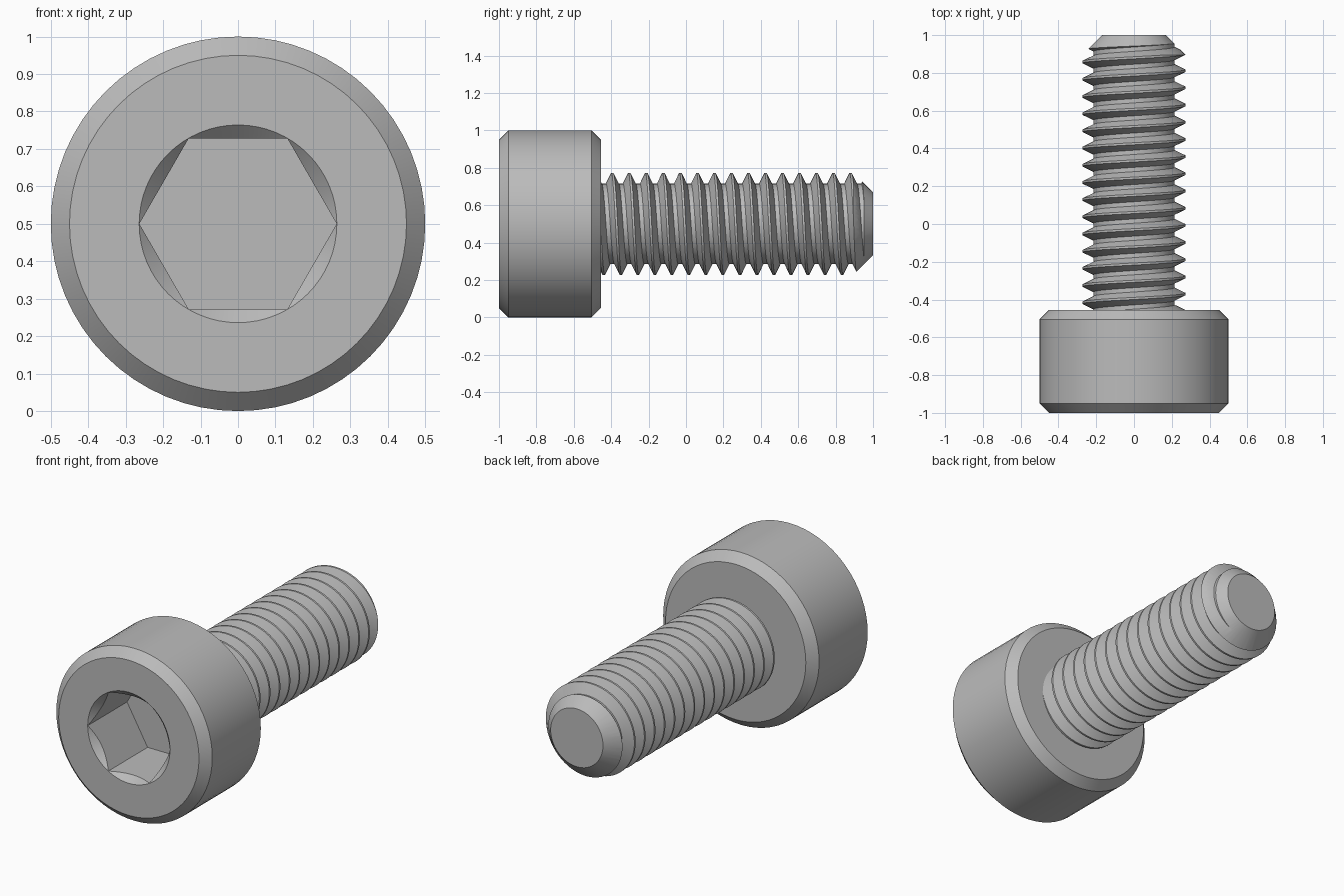
import bpy, bmesh, math

if "Cube" in bpy.data.objects:
    bpy.data.objects.remove(bpy.data.objects["Cube"], do_unlink=True)

AXIS_Z = 0.5
SEGMENTS = 64

steel = bpy.data.materials.new("grey steel")
steel.use_nodes = True
grey = (0.5, 0.5, 0.5, 1)
steel.diffuse_color = grey
steel.node_tree.nodes["Principled BSDF"].inputs["Base Color"].default_value = grey


def on_axis(radius, angle, y):
    """Point at a distance from the screw axis; angle runs from +z to +x."""
    return (radius * math.sin(angle), y, AXIS_Z + radius * math.cos(angle))


def finish(name, bm):
    bmesh.ops.recalc_face_normals(bm, faces=bm.faces)
    mesh = bpy.data.meshes.new(name)
    bm.to_mesh(mesh)
    bm.free()
    mesh.materials.append(steel)
    obj = bpy.data.objects.new(name, mesh)
    bpy.context.collection.objects.link(obj)
    return obj


def turned(name, profile, sides=SEGMENTS, start=0.0):
    """Solid of revolution from (radius, y) points, with flat end caps."""
    bm = bmesh.new()
    rings = [[bm.verts.new(on_axis(r, start + math.tau * i / sides, y))
              for i in range(sides)] for r, y in profile]
    for a, b in zip(rings, rings[1:]):
        for i in range(sides):
            j = (i + 1) % sides
            bm.faces.new((a[i], a[j], b[j], b[i]))
    bm.faces.new(rings[0])
    bm.faces.new(rings[-1])
    return finish(name, bm)


def boolean(obj, cutter, operation):
    mod = obj.modifiers.new("cut", 'BOOLEAN')
    mod.operation = operation
    mod.solver = 'EXACT'
    mod.object = cutter
    bpy.context.view_layer.objects.active = obj
    bpy.ops.object.modifier_apply(modifier=mod.name)
    bpy.data.objects.remove(cutter, do_unlink=True)


def threaded_rod(name, pitch, crest_y, first, turns, major, minor):
    """Right-handed helical thread, closed by a fan at each end."""
    shape = [(-1 / 16, major), (1 / 16, major), (3 / 8, minor), (5 / 8, minor)]
    q = len(shape)
    bm = bmesh.new()
    rows = []
    for turn in range(first, first + turns):
        for offset, radius in shape:
            rows.append([bm.verts.new(on_axis(
                radius, math.tau * i / SEGMENTS,
                crest_y + pitch * (turn + offset + i / SEGMENTS)))
                for i in range(SEGMENTS)])
    for k in range(len(rows) - 1):
        for i in range(SEGMENTS - 1):
            bm.faces.new((rows[k][i], rows[k][i + 1], rows[k + 1][i + 1], rows[k + 1][i]))
        # The last column joins the first column one turn further on
        if k + q + 1 < len(rows):
            bm.faces.new((rows[k][-1], rows[k + q][0], rows[k + q + 1][0], rows[k + 1][-1]))
    low = crest_y + pitch * first
    high = low + pitch * turns
    rim = [e for e in bm.edges if e.is_boundary]
    hubs = [bm.verts.new(on_axis(0, 0, y)) for y in (low, high)]
    for e in rim:
        near_low = e.verts[0].co.y < (low + high) / 2
        bm.faces.new((e.verts[0], e.verts[1], hubs[0 if near_low else 1]))
    return finish(name, bm)


# Cap head with chamfered rims
head = turned("cap_head", [(0.45, -1), (0.5, -0.95), (0.5, -0.505), (0.45, -0.455)])

# Hexagonal socket with a conical lead-in
hexagon = turned("hex_cutter", [(0.2635, -1.1), (0.2635, -0.64)], 6, math.pi / 6)
boolean(head, hexagon, 'DIFFERENCE')
lead_in = turned("lead_in_cutter", [(0.284, -1.02), (0.164, -0.9)])
boolean(head, lead_in, 'DIFFERENCE')

# Threaded shank trimmed to length with a chamfered tip
shank = threaded_rod("threaded_shank", 0.091, 0.88, -18, 22, 0.273, 0.215)
blank = turned("shank_blank", [(0.32, -0.48), (0.32, 0.848), (0.168, 1)])
boolean(shank, blank, 'INTERSECT')

for obj in (head, shank):
    bpy.ops.object.select_all(action='DESELECT')
    obj.select_set(True)
    bpy.context.view_layer.objects.active = obj
    bpy.ops.object.shade_smooth_by_angle(angle=math.radians(25))
